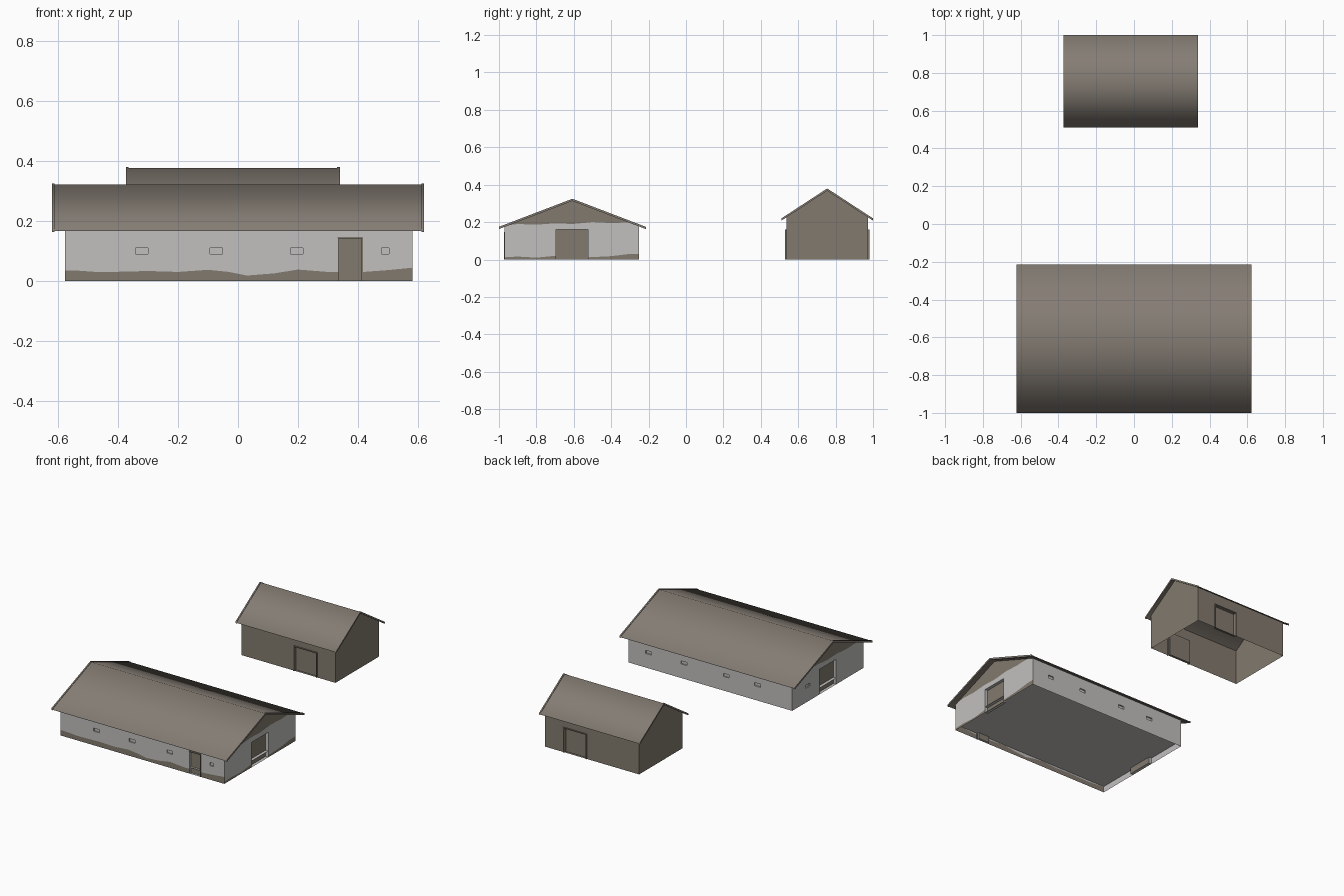
import bpy, bmesh, math
from mathutils import Vector

if "Cube" in bpy.data.objects:
    bpy.data.objects.remove(bpy.data.objects["Cube"])


def material(name, rgb):
    m = bpy.data.materials.new(name)
    m.diffuse_color = (*rgb, 1)
    m.use_nodes = True
    m.node_tree.nodes["Principled BSDF"].inputs["Base Color"].default_value = m.diffuse_color
    return m


TAN = material("weathered_brown", (0.225, 0.195, 0.158))
GREY = material("pale_plaster", (0.54, 0.53, 0.52))
ROOF = material("roof_brown", (0.235, 0.205, 0.175))


def finish(bm, name, mats):
    bmesh.ops.remove_doubles(bm, verts=bm.verts, dist=1e-5)
    me = bpy.data.meshes.new(name)
    bm.to_mesh(me)
    bm.free()
    for m in mats:
        me.materials.append(m)
    ob = bpy.data.objects.new(name, me)
    bpy.context.collection.objects.link(ob)
    return ob


def quad(bm, pts, toward, mat):
    """Add one face that looks in the given direction."""
    f = bm.faces.new([bm.verts.new(p) for p in pts])
    f.normal_update()
    if f.normal.dot(Vector(toward)) < 0:
        f.normal_flip()
    f.material_index = mat


def line(pts):
    """Piecewise linear height line through (position, height) points."""
    def f(u):
        if u <= pts[0][0]:
            return pts[0][1]
        for (a, za), (b, zb) in zip(pts, pts[1:]):
            if u <= b:
                return za + (zb - za) * (u - a) / (b - a)
        return pts[-1][1]
    return f


def wall(bm, place, out, us, low, high, top, openings):
    """Wall sheet: brown below low, pale up to high, brown up to top; openings are
    (u0, u1, z0, z1, depth, pane material, reveal material)."""
    us = sorted(set(us) | {u for o in openings for u in o[:2]})
    for a, b in zip(us, us[1:]):
        if b - a < 1e-6:
            continue
        m = (a + b) / 2
        hole = next((o for o in openings if o[0] < m < o[1]), None)
        spans = [(0, hole[2]), (hole[3], 9)] if hole else [(0, 9)]
        for lo, hi in spans:
            for f0, f1, mat in ((lambda u: 0, low, 0), (low, high, 1), (high, top, 0)):
                z = [max(lo, min(hi, top(u), f(u))) for u in (a, b) for f in (f0, f1)]
                if max(z[1] - z[0], z[3] - z[2]) > 1e-5:
                    quad(bm, [place(a, z[0], 0), place(b, z[2], 0),
                              place(b, z[3], 0), place(a, z[1], 0)], out, mat)
    for u0, u1, z0, z1, d, pane, reveal in openings:
        c = [(u0, z0), (u1, z0), (u1, z1), (u0, z1)]
        quad(bm, [place(u, z, d) for u, z in c], out, pane)
        mid = Vector(place((u0 + u1) / 2, (z0 + z1) / 2, d / 2))
        for i in range(4):
            (p, q), (r, s) = c[i], c[(i + 1) % 4]
            pts = [place(p, q, 0), place(r, s, 0), place(r, s, d), place(p, q, d)]
            quad(bm, pts, mid - sum(map(Vector, pts), Vector()) / 4, reveal)


def gable_sheet(name, x0, x1, y0, y1, ridge, eave, thick):
    """Bent roof sheet running along x."""
    ym = (y0 + y1) / 2
    prof = [(y0, eave), (ym, ridge), (y1, eave),
            (y1, eave - thick), (ym, ridge - thick), (y0, eave - thick)]
    bm = bmesh.new()
    A = [bm.verts.new((x0, *p)) for p in prof]
    B = [bm.verts.new((x1, *p)) for p in prof]
    for i in range(6):
        j = (i + 1) % 6
        bm.faces.new((A[i], A[j], B[j], B[i]))
    for V in (A, B):
        bm.faces.new((V[0], V[1], V[4], V[5]))
        bm.faces.new((V[1], V[2], V[3], V[4]))
    bmesh.ops.recalc_face_normals(bm, faces=bm.faces)
    ob = finish(bm, name, [ROOF])
    ob.data.shade_smooth()
    ob.data.set_sharp_from_angle(angle=math.radians(70))


def roof(name, x0, x1, y0, y1, ridge, eave):
    gable_sheet(name + "_roof", x0, x1, y0, y1, ridge - .003, eave - .003, .006)
    gable_sheet(name + "_left_bargeboard", x0 - .001, x0 + .008, y0, y1, ridge, eave, .012)
    gable_sheet(name + "_right_bargeboard", x1 - .008, x1 + .001, y0, y1, ridge, eave, .012)


def box(bm, lo, hi):
    v = bmesh.ops.create_cube(bm, size=1)["verts"]
    for p in v:
        p.co = [(l + h) / 2 + c * (h - l) for l, h, c in zip(lo, hi, p.co)]


# ---- long house: plaster walls with a worn brown foot and brown gables
X0, X1, Y0, Y1, YM = -.577, .582, -.97, -.25, -.6075
window = lambda c, w=.042: (c - w / 2, c + w / 2, .09, .11, .008, 1, 1)
end_door = (-.695, -.525, 0, .16, .02, 0, 1)
under = lambda y: .319 - .382 * abs(y - YM)
front_foot = [(X0, .035), (-.53, .034), (-.46, .029), (-.3, .033), (-.2, .03), (-.1, .037),
              (-.03, .03), (.03, .018), (.12, .025), (.2, .038), (.3, .03), (.42, .03),
              (.5, .036), (X1, .044)]
side_foot = [(Y0, .012), (-.9, .016), (-.8, .01), (-.7, .02), (-.52, .012), (-.4, .018),
             (-.3, .03), (Y1, .03)]
gable_edge = [(Y0, .186), (-.9, .19), (-.8, .186), (-.7, .194), (YM, .19), (-.5, .2),
              (-.4, .195), (Y1, .2)]
none, full = (lambda u: 0), (lambda u: 9)
ys = [p[0] for p in side_foot + gable_edge]

bm = bmesh.new()
wall(bm, lambda u, z, d: (u, Y0 + d, z), (0, -1, 0), [p[0] for p in front_foot],
     line(front_foot), full, lambda u: under(Y0),
     [window(-.322), window(-.072), window(.196), window(.492, .025),
      (.335, .412, 0, .143, .015, 0, 1)])
wall(bm, lambda u, z, d: (u, Y1 - d, z), (0, 1, 0), [X0, X1], none, full,
     lambda u: under(Y1), [window(.44), window(.19), window(-.11), window(-.33)])
wall(bm, lambda u, z, d: (X1 - d, u, z), (1, 0, 0), ys, line(side_foot),
     line(gable_edge), under, [end_door])
wall(bm, lambda u, z, d: (X0 + d, u, z), (-1, 0, 0), ys, none,
     line(gable_edge), under, [end_door, window(-.41)])
finish(bm, "long_house_walls", [TAN, GREY])

# raised floor, seen from below
bm = bmesh.new()
quad(bm, [(X0, Y0, .04), (X1, Y0, .04), (X1, Y1, .04), (X0, Y1, .04)], (0, 0, -1), 0)
finish(bm, "long_house_floor", [GREY])
roof("long_house", -.62, .62, -1.0, -.215, .325, .175)

# front door post
bm = bmesh.new()
box(bm, (.412, Y0 - .004, 0), (.417, Y0 + .004, .146))
box(bm, (.333, Y0 - .004, .141), (.417, Y0 + .004, .146))
finish(bm, "front_door_frame", [TAN])

# ---- barn: plain brown walls, open underneath
BX0, BX1, BY0, BY1, BYM = -.35, .315, .536, .974, .755
D0, D1 = .025, .18
barn_under = lambda y: .371 - .653 * abs(y - BYM)
barn_door = (D0, D1, 0, .155, .015, 0, 0)
bm = bmesh.new()
wall(bm, lambda u, z, d: (u, BY0 + d, z), (0, -1, 0), [BX0, BX1], full, full,
     lambda u: barn_under(BY0), [barn_door])
wall(bm, lambda u, z, d: (u, BY1 - d, z), (0, 1, 0), [BX0, BX1], full, full,
     lambda u: barn_under(BY1), [barn_door])
for x, s in ((BX0, -1), (BX1, 1)):
    wall(bm, lambda u, z, d: (x, u, z), (s, 0, 0), [BY0, BYM, BY1], full, full, barn_under, [])
finish(bm, "barn_walls", [TAN])
roof("barn", -.373, .339, .51, 1.0, .38, .22)

# barn door frames on both long sides
for name, y in (("barn_front_door_frame", BY0), ("barn_back_door_frame", BY1)):
    bm = bmesh.new()
    for a, b, z0, z1 in ((D0 - .006, D0, 0, .161), (D1, D1 + .006, 0, .161), (D0, D1, .155, .161)):
        box(bm, (a, y - .006, z0), (b, y + .006, z1))
    finish(bm, name, [TAN])
